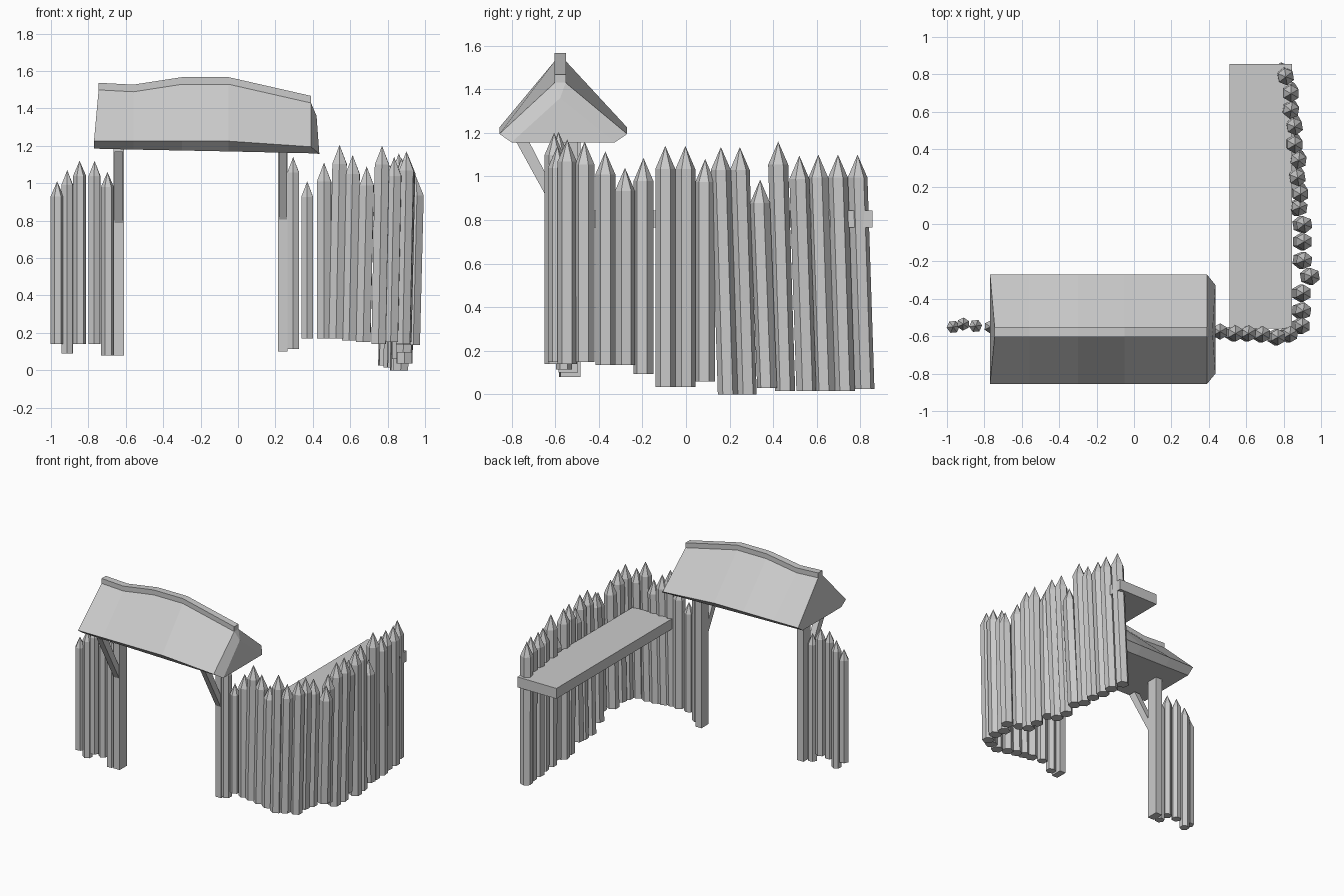
import bpy, bmesh
from math import pi, sin, cos

if "Cube" in bpy.data.objects:
    bpy.data.objects.remove(bpy.data.objects["Cube"])


def finish(name, bm):
    bmesh.ops.remove_doubles(bm, verts=bm.verts, dist=0.0005)
    bmesh.ops.recalc_face_normals(bm, faces=bm.faces)
    me = bpy.data.meshes.new(name)
    bm.to_mesh(me)
    bm.free()
    ob = bpy.data.objects.new(name, me)
    bpy.context.collection.objects.link(ob)
    return ob


def loft(name, sections):
    """Skin a row of closed sections and cap both ends."""
    bm = bmesh.new()
    rows = [[bm.verts.new(p) for p in s] for s in sections]
    n = len(rows[0])
    for a, b in zip(rows, rows[1:]):
        for i in range(n):
            j = (i + 1) % n
            bm.faces.new((a[i], a[j], b[j], b[i]))
    bm.faces.new(rows[0])
    bm.faces.new(rows[-1])
    return finish(name, bm)


def box(name, x0, x1, y0, y1, z0, z1):
    return loft(name, [[(x0, y0, z), (x1, y0, z), (x1, y1, z), (x0, y1, z)] for z in (z0, z1)])


def stake(name, x, y, tip, bottom, r, lean_x=0.0, lean_y=0.0, turn=0.0):
    """Six-sided log with a pointed top; the foot is shifted by the lean."""
    def ring(cx, cy, z):
        return [(cx + r * cos(turn + k * pi / 3), cy + r * sin(turn + k * pi / 3), z) for k in range(6)]
    bm = bmesh.new()
    low = [bm.verts.new(p) for p in ring(x + lean_x, y + lean_y, bottom)]
    top = [bm.verts.new(p) for p in ring(x, y, tip - 2.3 * r)]
    apex = bm.verts.new((x, y, tip))
    bm.faces.new(low)
    for i in range(6):
        j = (i + 1) % 6
        bm.faces.new((low[i], low[j], top[j], top[i]))
        bm.faces.new((top[i], top[j], apex))
    return finish(name, bm)


# Short palisade left of the gate: x, y, tip height, foot height
left = [(-.967, -.55, 1.01, .14), (-.913, -.535, 1.07, .09), (-.847, -.545, 1.12, .14),
        (-.767, -.55, 1.12, .14), (-.698, -.55, 1.06, .08)]
for i, (x, y, t, b) in enumerate(left):
    stake(f"left_stake_{i}", x, y, t, b, .035, turn=.45 if i % 2 else .1)

# Palisade right of the gate up to the corner
front = [(.295, -.56, 1.14, .115), (.37, -.565, 1.01, .17), (.46, -.575, 1.11, .17),
         (.543, -.585, 1.205, .17), (.613, -.585, 1.15, .16), (.688, -.59, 1.09, .15),
         (.77, -.605, 1.2, .14), (.835, -.59, 1.14, .15), (.9, -.545, 1.17, .14)]
for i, (x, y, t, b) in enumerate(front):
    stake(f"front_stake_{i}", x, y, t, b, .036 if i < 2 else .044,
          lean_x=0 if i < 3 else -.018, turn=.5)

# Side palisade, whose rear stakes lean
side = [(.905, -.465, 1.16, .15), (.905, -.37, 1.115, .135), (.95, -.28, 1.04, .135),
        (.91, -.195, 1.085, .095), (.91, -.095, 1.14, .035), (.91, -.003, 1.14, .035),
        (.885, .088, 1.08, .06), (.89, .16, 1.135, 0), (.875, .247, 1.135, 0),
        (.88, .34, .985, .03), (.86, .423, 1.16, .015), (.86, .52, 1.095, .015),
        (.84, .607, 1.1, .015), (.84, .697, 1.1, .015), (.812, .787, 1.1, .025)]
for i, (x, y, t, b) in enumerate(side):
    stake(f"side_stake_{i}", x, y, t, b, .046, lean_x=-.02,
          lean_y=.032 if i >= 7 else 0, turn=pi / 2 + .15 * (i % 3 - 1))

# Walkway behind the side palisade
box("walkway", .51, .845, -.56, .855, .765, .845)

# Gate posts and their forward braces
for name, x0, x1, yc, foot in (("left", -.665, -.61, -.53, .08), ("right", .215, .265, -.54, .1)):
    box(f"{name}_gate_post", x0, x1, yc - .045, yc + .045, foot, 1.22)
    loft(f"{name}_brace", [[(x, -.785, 1.17), (x, -.56, .76), (x, -.56, .85), (x, -.725, 1.17)]
                           for x in (x0 + .004, x1 - .004)])

# Sagging gate roof: ridge x, eave x, ridge z, eave z, underside z
YC = -.563
RY = -.577
spans = [(-.745, -.77, 1.5, 1.225, 1.185), (-.56, -.56, 1.49, 1.225, 1.18),
         (-.3, -.3, 1.53, 1.225, 1.175), (-.05, -.05, 1.53, 1.225, 1.17),
         (.39, .39, 1.43, 1.195, 1.16)]
sections = [[(rx, RY - .025, rz), (ex, YC - .293, ez), (ex, YC - .237, uz),
             (ex, YC + .237, uz), (ex, YC + .293, ez), (rx, RY + .025, rz)]
            for rx, ex, rz, ez, uz in spans]
# bulging right gable
a, b, c = (.42, RY, 1.36), (.435, YC - .237, 1.157), (.435, YC + .237, 1.157)
sections.append([a, b, b, c, c, a])


def roof():
    bm = bmesh.new()
    rows = [[bm.verts.new(p) for p in s] for s in sections]
    for p, q in zip(rows, rows[1:]):
        for i in range(6):
            j = (i + 1) % 6
            bm.faces.new((p[i], p[j], q[j], q[i]))
    bm.faces.new(rows[0])
    last = rows[-1]
    bm.faces.new((last[0], last[1], last[3]))
    return finish("gate_roof", bm)


roof()

# Ridge beam following the sag
loft("ridge_beam", [[(rx, RY + s * .026, rz + dz) for s, dz in ((-1, -.01), (1, -.01), (1, .037), (-1, .037))]
                    for rx, _, rz, _, _ in spans])
